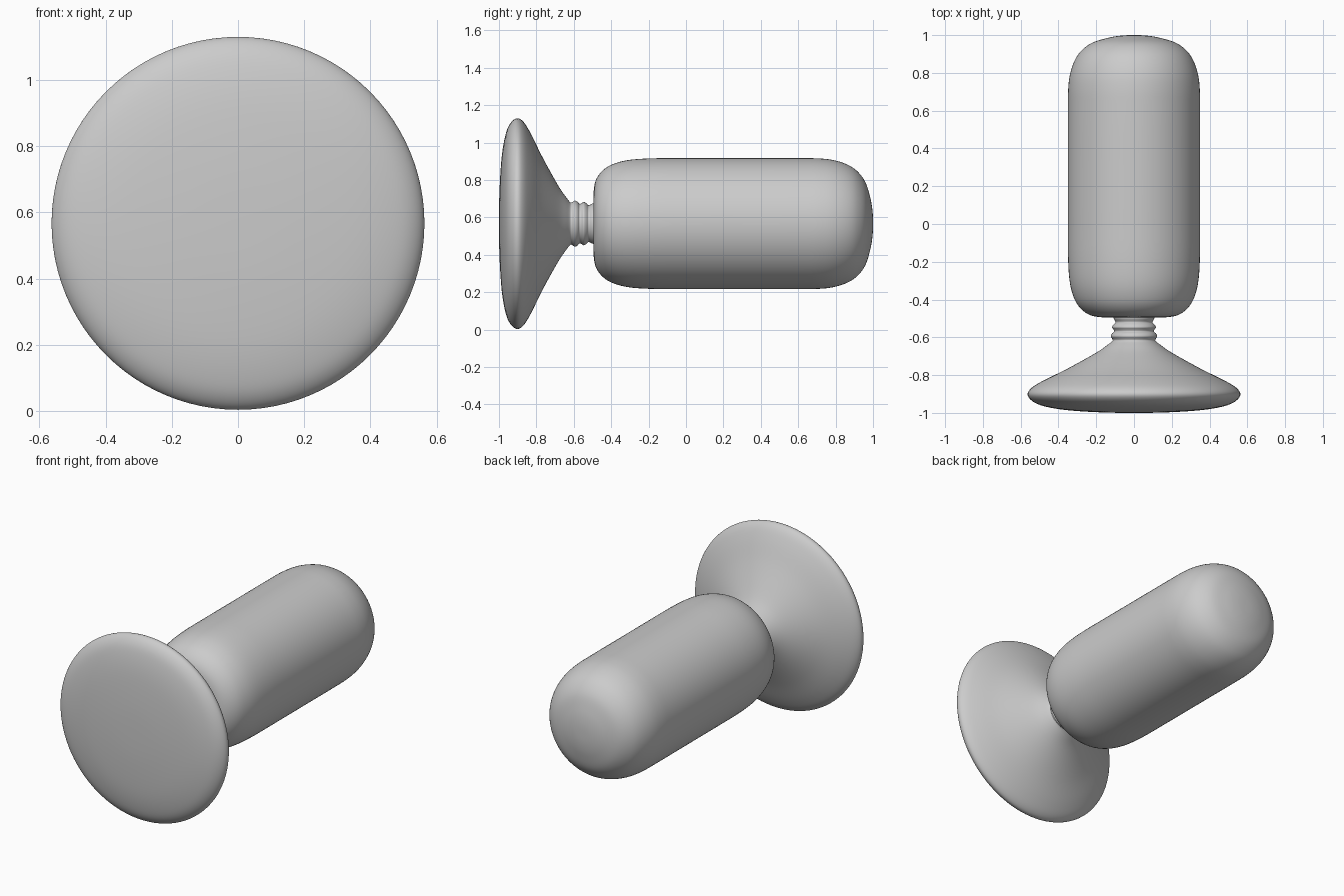
import bpy, math
from mathutils import Vector

if "Cube" in bpy.data.objects:
    bpy.data.objects.remove(bpy.data.objects["Cube"])

CENTRE_Z = 0.567
SEGMENTS = 96


def smooth_profile(points, steps=6):
    """Catmull-Rom curve through (y, radius) points."""
    p = [Vector(q) for q in points]
    # mirror neighbours across the axis so the poles stay rounded
    p = [Vector((p[1].x, -p[1].y))] + p + [Vector((p[-2].x, -p[-2].y))]
    out = []
    for a, b, c, d in zip(p, p[1:], p[2:], p[3:]):
        for i in range(steps):
            t = i / steps
            out.append(0.5 * (2 * b + (c - a) * t + (2 * a - 5 * b + 4 * c - d) * t * t
                              + (3 * b - a - 3 * c + d) * t ** 3))
    return out + [p[-2]]


def lathe(name, points):
    """Revolve a pole-to-pole profile around the y axis."""
    prof = smooth_profile(points)
    rings = prof[1:-1]
    n = SEGMENTS
    verts = [(0, prof[0].x, CENTRE_Z)]
    for q in rings:
        for k in range(n):
            a = 2 * math.pi * k / n
            verts.append((q.y * math.cos(a), q.x, CENTRE_Z + q.y * math.sin(a)))
    verts.append((0, prof[-1].x, CENTRE_Z))
    last, base = len(verts) - 1, 1 + (len(rings) - 1) * n
    faces = []
    for k in range(n):
        j = (k + 1) % n
        faces.append((0, 1 + k, 1 + j))
        faces.append((last, base + j, base + k))
        for r in range(len(rings) - 1):
            s = 1 + r * n
            faces.append((s + k, s + n + k, s + n + j, s + j))
    mesh = bpy.data.meshes.new(name)
    mesh.from_pydata(verts, [], faces)
    mesh.shade_smooth()
    obj = bpy.data.objects.new(name, mesh)
    bpy.context.collection.objects.link(obj)
    return obj


# Flared disc flowing into a ribbed neck that ends inside the body
lathe("disc_and_ribbed_neck", [
    (-1.0, 0), (-0.997, 0.18), (-0.985, 0.36), (-0.965, 0.475), (-0.94, 0.535),
    (-0.905, 0.563), (-0.87, 0.545), (-0.83, 0.482), (-0.775, 0.37),
    (-0.72, 0.268), (-0.675, 0.19), (-0.64, 0.14), (-0.62, 0.115),
    (-0.61, 0.114), (-0.595, 0.123), (-0.58, 0.117), (-0.57, 0.106),
    (-0.56, 0.108), (-0.547, 0.116), (-0.533, 0.109), (-0.523, 0.099),
    (-0.514, 0.1), (-0.5, 0.107), (-0.485, 0.1), (-0.47, 0)])

# Thick rounded grip
lathe("grip_body", [
    (-0.495, 0), (-0.495, 0.10), (-0.492, 0.19), (-0.475, 0.247), (-0.435, 0.293),
    (-0.38, 0.322), (-0.30, 0.341), (-0.18, 0.349), (0.0, 0.35), (0.3, 0.35),
    (0.6, 0.35), (0.72, 0.348), (0.80, 0.337), (0.87, 0.312), (0.92, 0.276),
    (0.96, 0.22), (0.985, 0.14), (0.997, 0.07), (1.0, 0)])
